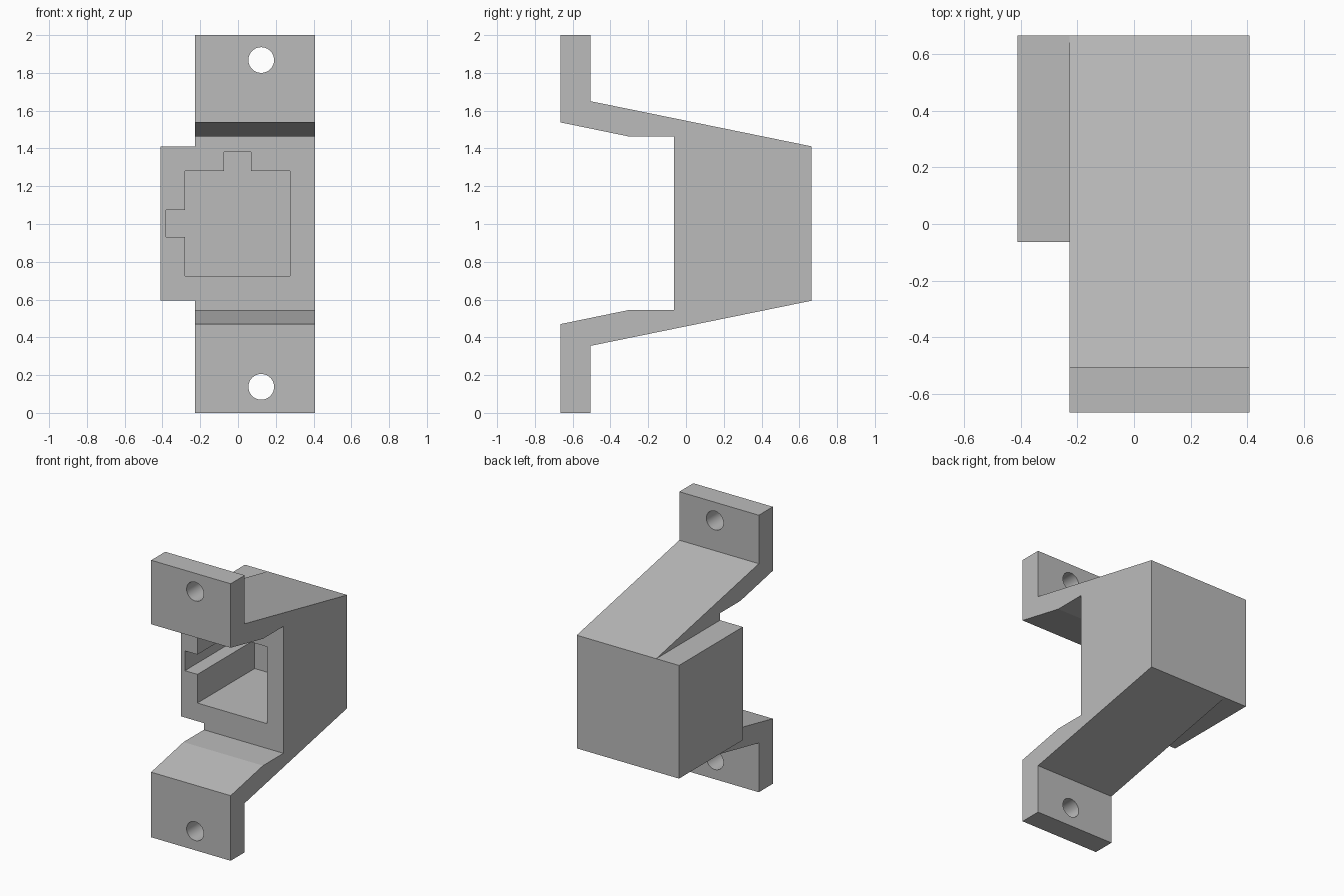
import bpy
import bmesh
from mathutils import Vector, Matrix

cube = bpy.data.objects.get("Cube")
if cube:
    bpy.data.objects.remove(cube, do_unlink=True)

grey = bpy.data.materials.new("plain grey")
grey.use_nodes = True
colour = (0.5, 0.5, 0.5, 1.0)
grey.diffuse_color = colour
grey.node_tree.nodes["Principled BSDF"].inputs["Base Color"].default_value = colour


def make_object(name, bm):
    bmesh.ops.recalc_face_normals(bm, faces=bm.faces)
    mesh = bpy.data.meshes.new(name)
    bm.to_mesh(mesh)
    bm.free()
    mesh.materials.append(grey)
    obj = bpy.data.objects.new(name, mesh)
    bpy.context.collection.objects.link(obj)
    return obj


def prism(name, outline, sweep):
    """Extrude a closed outline along a vector."""
    bm = bmesh.new()
    face = bm.faces.new([bm.verts.new(p) for p in outline])
    result = bmesh.ops.extrude_face_region(bm, geom=[face])
    moved = [v for v in result["geom"] if isinstance(v, bmesh.types.BMVert)]
    bmesh.ops.translate(bm, verts=moved, vec=Vector(sweep))
    return make_object(name, bm)


def combine(target, other, operation):
    """Apply a boolean and remove the helper."""
    other.hide_render = True
    mod = target.modifiers.new(operation.lower(), "BOOLEAN")
    mod.operation = operation
    mod.solver = "EXACT"
    mod.object = other
    bpy.context.view_layer.objects.active = target
    bpy.ops.object.modifier_apply(modifier=mod.name)
    bpy.data.objects.remove(other, do_unlink=True)


LEFT, RIGHT, INNER = 0.407, -0.41, -0.228
FRONT, MOUTH, BACK = -0.665, -0.063, 0.665
LOW, HIGH = 0.594, 1.411

# Bracket: side profile with two mounting tabs and sloping arms
side = [
    (FRONT, 0), (-0.505, 0), (-0.505, 0.355), (BACK, LOW),
    (BACK, HIGH), (-0.505, 1.65), (-0.505, 2), (FRONT, 2),
    (FRONT, 1.538), (-0.296, 1.462), (MOUTH, 1.462),
    (MOUTH, 0.546), (-0.296, 0.546), (FRONT, 0.47),
]
bracket = prism("socket_bracket", [(INNER, y, z) for y, z in side],
                (LEFT - INNER, 0, 0))

# Housing block that widens the bracket to its right
block = [(RIGHT, MOUTH, LOW), (0.2, MOUTH, LOW),
         (0.2, MOUTH, HIGH), (RIGHT, MOUTH, HIGH)]
combine(bracket, prism("housing_block", block, (0, BACK - MOUTH, 0)), "UNION")

# Blind socket pocket with one key slot above and one on the right
pocket = [
    (-0.28, 0.725), (0.275, 0.725), (0.275, 1.28), (0.07, 1.28),
    (0.07, 1.38), (-0.073, 1.38), (-0.073, 1.28), (-0.28, 1.28),
    (-0.28, 1.075), (-0.38, 1.075), (-0.38, 0.932), (-0.28, 0.932),
]
combine(bracket, prism("socket_cutter", [(x, -0.2, z) for x, z in pocket],
                       (0, 0.79, 0)), "DIFFERENCE")

# Screw holes through the tabs
for z in (0.138, 1.868):
    bm = bmesh.new()
    bmesh.ops.create_cone(bm, cap_ends=True, segments=40, radius1=0.068,
                          radius2=0.068, depth=0.4)
    bm.transform(Matrix.Translation((0.123, -0.58, z))
                 @ Matrix.Rotation(1.5707963, 4, "X"))
    combine(bracket, make_object("screw_hole_cutter", bm), "DIFFERENCE")

# Crisp flat faces, smooth hole walls
bpy.ops.object.select_all(action="DESELECT")
bracket.select_set(True)
bpy.context.view_layer.objects.active = bracket
bpy.ops.object.shade_smooth_by_angle(angle=0.17)
